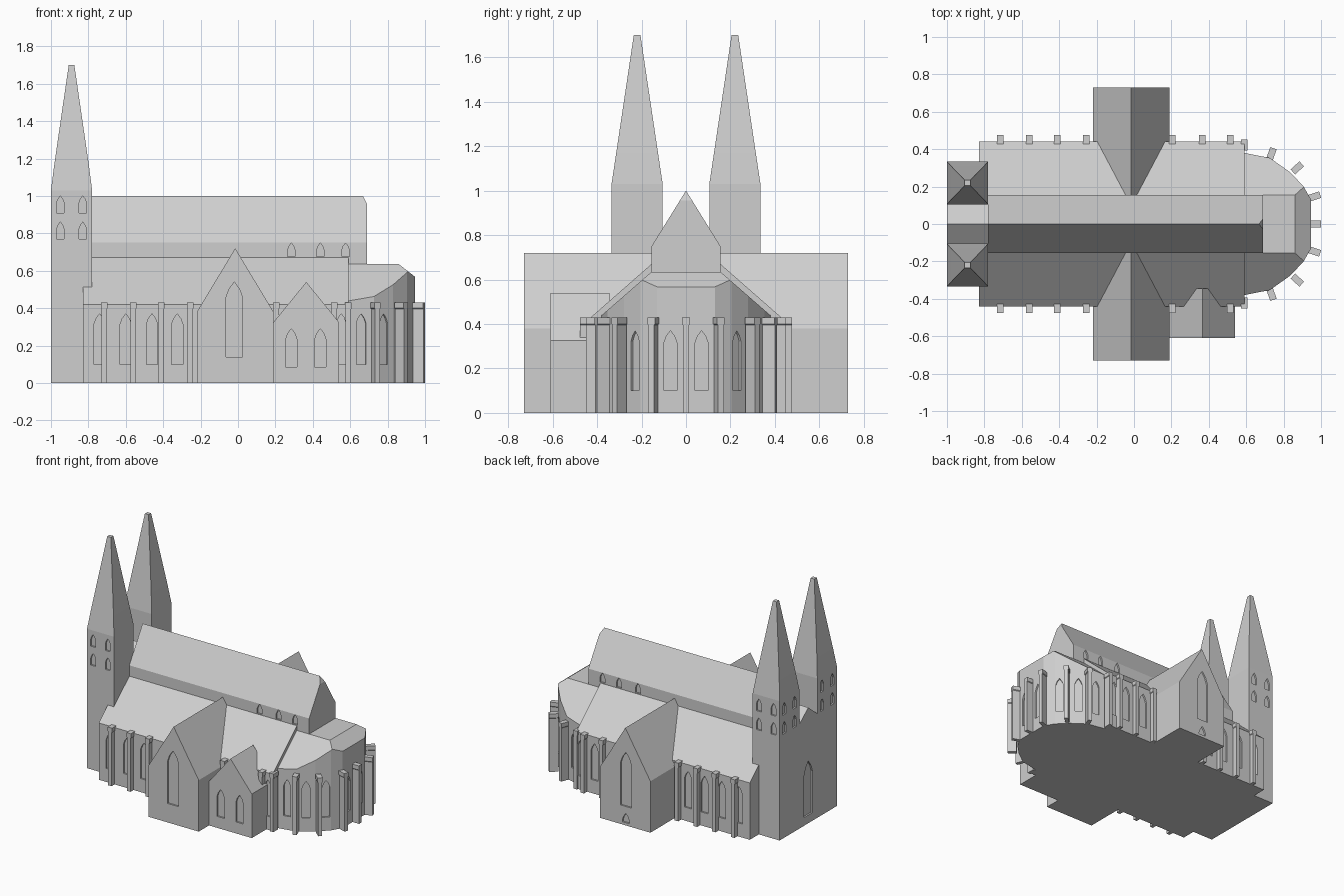
import bpy, bmesh, math
from mathutils import Vector, Matrix

if "Cube" in bpy.data.objects:
    bpy.data.objects.remove(bpy.data.objects["Cube"])

stone = bpy.data.materials.new("pale grey stone")
stone.diffuse_color = (0.62, 0.62, 0.62, 1)
stone.use_nodes = True
stone.node_tree.nodes["Principled BSDF"].inputs["Base Color"].default_value = stone.diffuse_color


def finish(name, bm):
    bmesh.ops.recalc_face_normals(bm, faces=bm.faces[:])
    me = bpy.data.meshes.new(name)
    bm.to_mesh(me)
    bm.free()
    me.materials.append(stone)
    ob = bpy.data.objects.new(name, me)
    bpy.context.collection.objects.link(ob)
    return ob


def prism(bm, pts, axis, a, b):
    """Extrude a 2D outline along an axis from a to b."""
    place = {'x': lambda p, t: (t, p[0], p[1]),
             'y': lambda p, t: (p[0], t, p[1]),
             'z': lambda p, t: (p[0], p[1], t)}[axis]
    lo = [bm.verts.new(place(p, a)) for p in pts]
    hi = [bm.verts.new(place(p, b)) for p in pts]
    bm.faces.new(lo)
    bm.faces.new(hi)
    n = len(pts)
    for i in range(n):
        j = (i + 1) % n
        bm.faces.new((lo[i], lo[j], hi[j], hi[i]))
    return lo, hi


def solid(name, pts, axis, a, b):
    bm = bmesh.new()
    prism(bm, pts, axis, a, b)
    return finish(name, bm)


def gable(mid, half, eave, ridge):
    return [(mid - half, 0), (mid + half, 0), (mid + half, eave), (mid, ridge), (mid - half, eave)]


def recess(part, windows):
    """Cut pointed niches: (x, y, outward angle, half width, bottom, top)."""
    bm = bmesh.new()
    for x, y, ang, w, z0, z1 in windows:
        s = min(z1 - 1.9 * w, z1 - 0.02)
        arch = [(-w, z0), (w, z0), (w, s), (0.62 * w, s + 0.55 * (z1 - s)), (0, z1),
                (-0.62 * w, s + 0.55 * (z1 - s)), (-w, s)]
        lo, hi = prism(bm, arch, 'x', -0.012, 0.02)
        m = Matrix.Translation((x, y, 0)) @ Matrix.Rotation(ang, 4, 'Z')
        bmesh.ops.transform(bm, matrix=m, verts=lo + hi)
    cutter = finish("window_cutter", bm)
    cutter.hide_render = True
    mod = part.modifiers.new("niches", 'BOOLEAN')
    mod.operation, mod.solver, mod.object = 'DIFFERENCE', 'EXACT', cutter
    bpy.context.view_layer.objects.active = part
    bpy.ops.object.modifier_apply(modifier=mod.name)
    bpy.data.objects.remove(cutter)


N, S, W = math.pi / 2, -math.pi / 2, math.pi

# Nave with clipped east gable and clerestory niches
bm = bmesh.new()
lo, hi = prism(bm, gable(0, 0.155, 0.75, 1.0), 'x', -0.78, 0.69)
bmesh.ops.bisect_plane(bm, geom=bm.verts[:] + bm.edges[:] + bm.faces[:], plane_co=(0.69, 0, 0.955),
                       plane_no=(0.045, 0, 0.022), clear_outer=True)
bmesh.ops.holes_fill(bm, edges=[e for e in bm.edges if e.is_boundary], sides=0)
nave = finish("nave", bm)
recess(nave, [(x, s * 0.155, s * N, 0.02, 0.675, 0.748) for x in (0.285, 0.44, 0.575) for s in (1, -1)])

# Low gabled porch between the towers
porch = solid("west_front", gable(0, 0.105, 0.77, 0.855), 'x', -1.0, -0.78)
recess(porch, [(-1, 0, W, 0.05, 0.06, 0.46)])

# Side aisles with lean-to roofs
aisle_pts = [(-0.44, 0), (0.44, 0), (0.44, 0.42), (0.155, 0.67), (-0.155, 0.67), (-0.44, 0.42)]
aisles = solid("aisles", aisle_pts, 'x', -0.83, 0.59)
wins = [(x, s * 0.44, s * N, 0.03, 0.10, 0.37) for x in (-0.74, -0.60, -0.46, -0.325) for s in (1, -1)]
wins += [(x, 0.44, N, 0.03, 0.10, 0.37) for x in (0.285, 0.44)]
wins += [(0.552, s * 0.44, s * N, 0.022, 0.10, 0.37) for s in (1, -1)]
recess(aisles, wins)

# Transept and south chapel
transept = solid("transept", gable(-0.015, 0.205, 0.38, 0.72), 'y', -0.73, 0.73)
recess(transept, [(-0.02, -0.73, S, 0.045, 0.14, 0.54), (-0.02, 0.73, N, 0.045, 0.14, 0.54),
                  (-0.02, 0.73, N, 0.03, 0.02, 0.09)])
chapel = solid("south_chapel", gable(0.365, 0.175, 0.325, 0.54), 'y', -0.61, -0.345)
recess(chapel, [(x, -0.61, S, 0.03, 0.085, 0.29) for x in (0.285, 0.44)])

# Twin towers with tapered spires
for side, label in ((1, "north"), (-1, "south")):
    bm = bmesh.new()
    cx, cy = -0.89, side * 0.22
    rings = []
    for z, hx, hy in ((0, 0.11, 0.115), (1.03, 0.11, 0.115), (1.17, 0.092, 0.094), (1.70, 0.015, 0.015)):
        rings.append([bm.verts.new((cx + sx * hx, cy + sy * hy, z))
                      for sx, sy in ((-1, -1), (1, -1), (1, 1), (-1, 1))])
    for a, b in zip(rings, rings[1:]):
        for i in range(4):
            j = (i + 1) % 4
            bm.faces.new((a[i], a[j], b[j], b[i]))
    bm.faces.new(rings[0])
    bm.faces.new(rings[-1])
    tower = finish(label + "_tower", bm)
    slots = [(d, z) for d in (-0.06, 0.06) for z in (0.77, 0.91)]
    recess(tower, [(cx + d, side * 0.335, side * N, 0.02, z, z + 0.09) for d, z in slots]
           + [(-1, cy + d, W, 0.02, z, z + 0.09) for d, z in slots])

# Polygonal apse trimmed by sloping roof planes
half = [(0.59, 0.38), (0.727, 0.353), (0.83, 0.28), (0.904, 0.205), (0.947, 0.13)]
bm = bmesh.new()
prism(bm, half + [(x, -y) for x, y in reversed(half)], 'z', 0, 0.635)
for co, no in (((0, 0.155, 0.635), (0, 0.872, 1)), ((0, -0.155, 0.635), (0, -0.872, 1)),
               ((0.86, 0, 0.635), (0.07, 0, 0.09))):
    bmesh.ops.bisect_plane(bm, geom=bm.verts[:] + bm.edges[:] + bm.faces[:],
                           plane_co=co, plane_no=Vector(no).normalized(), clear_outer=True)
    bmesh.ops.holes_fill(bm, edges=[e for e in bm.edges if e.is_boundary], sides=0)
apse = finish("apse", bm)
wins = []
for (x0, y0), (x1, y1), t in zip(half[:3], half[1:4], (0.5, 0.5, 0.68)):
    ang = math.atan2(x1 - x0, y0 - y1)
    x, y = x0 + t * (x1 - x0), y0 + t * (y1 - y0)
    wins += [(x, y * s, ang * s, 0.026, 0.10, 0.37) for s in (1, -1)]
wins += [(0.947, s * 0.07, 0, 0.03, 0.10, 0.37) for s in (1, -1)]
recess(apse, wins)

# Buttresses: straight along the aisles, radial around the apse
spots = [(x, 0.45, 90) for x in (-0.715, -0.56, -0.41, -0.255, 0.205, 0.365, 0.515)]
spots += [(0.59, 0.425, 90), (0.735, 0.375, 70), (0.873, 0.30, 42), (0.965, 0.147, 18)]
spots = [(x, s * y, s * a) for x, y, a in spots for s in (1, -1)] + [(0.968, 0, 0)]
bm = bmesh.new()
for x, y, a in spots:
    w = 0.014
    pier = [(-w, 0), (w, 0), (w, 0.395), (0.018, 0.40), (0.018, 0.43),
            (-0.018, 0.43), (-0.018, 0.40), (-w, 0.395)]
    lo, hi = prism(bm, pier, 'x', -0.032, 0.026 if abs(a) == 90 else 0.032)
    m = Matrix.Translation((x, y, 0)) @ Matrix.Rotation(math.radians(a), 4, 'Z')
    bmesh.ops.transform(bm, matrix=m, verts=lo + hi)
finish("buttresses", bm)
